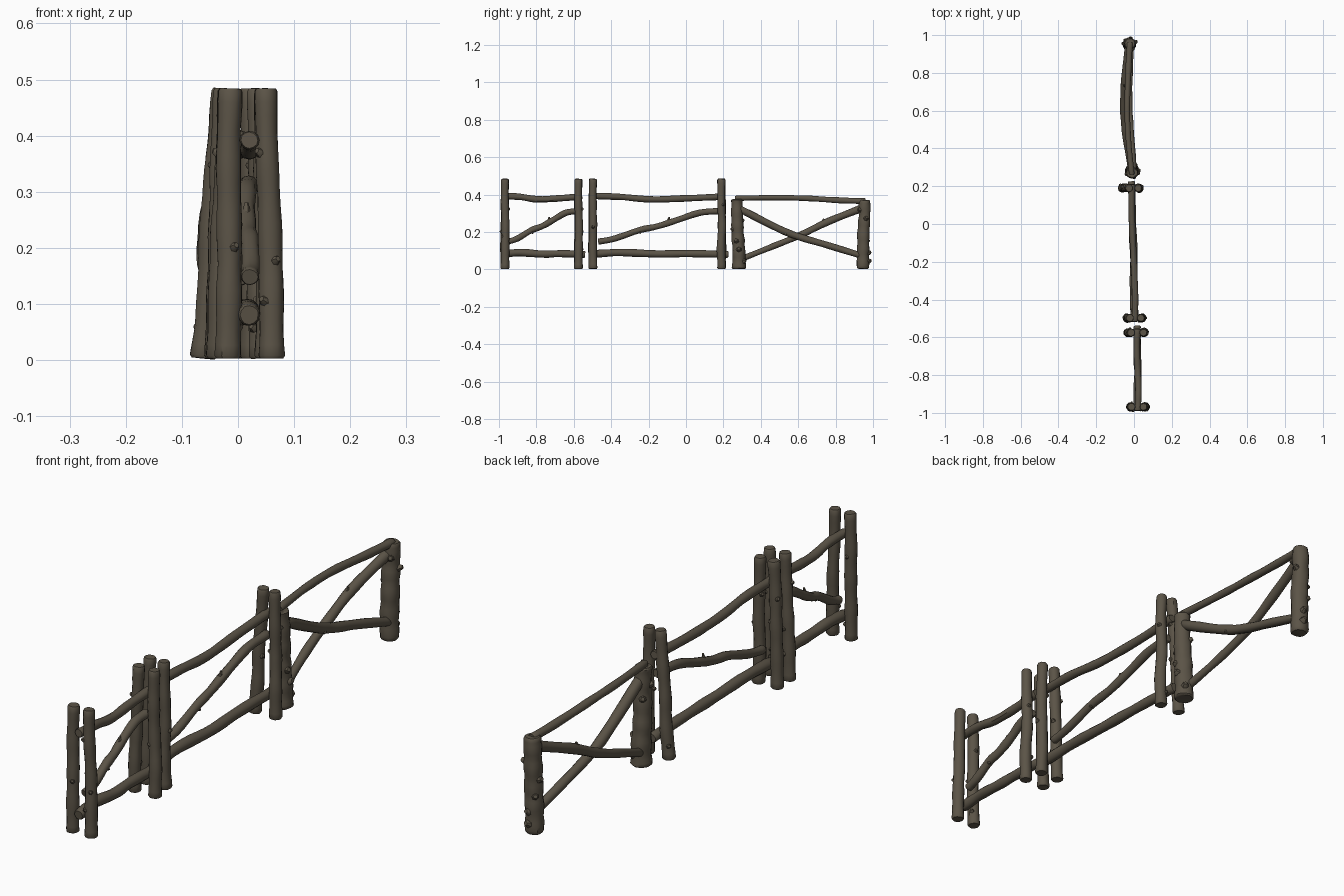
import bpy, bmesh, math, random
from mathutils import Vector

if "Cube" in bpy.data.objects:
    bpy.data.objects.remove(bpy.data.objects["Cube"])

random.seed(7)
wood = bpy.data.materials.new("dark brown bark")
wood.diffuse_color = (0.105, 0.088, 0.063, 1)
wood.use_nodes = True
wood.node_tree.nodes["Principled BSDF"].inputs["Base Color"].default_value = wood.diffuse_color


def smooth_path(pts, n):
    # Catmull-Rom curve through the points
    p = [Vector(q) for q in pts]
    p = [p[0] * 2 - p[1]] + p + [p[-1] * 2 - p[-2]]
    out = []
    for i in range(1, len(p) - 2):
        a, b, c, d = p[i - 1:i + 3]
        for k in range(n):
            t = k / n
            out.append(0.5 * (2 * b + (c - a) * t + (2 * a - 5 * b + 4 * c - d) * t * t
                              + (3 * b - a - 3 * c + d) * t ** 3))
    out.append(p[-2])
    return out


def frame(t):
    ref = Vector((1, 0, 0)) if abs(t.z) > 0.8 else Vector((0, 0, 1))
    u = t.cross(ref).normalized()
    return u, t.cross(u)


def tube(bm, path, radii, sides, rough):
    ridge = [random.uniform(-rough, rough) for _ in range(sides)]
    rings = []
    for i, c in enumerate(path):
        t = (path[min(i + 1, len(path) - 1)] - path[max(i - 1, 0)]).normalized()
        u, v = frame(t)
        ring = []
        for s in range(sides):
            ridge[s] = 0.75 * ridge[s] + random.uniform(-rough, rough) * 0.4
            a = math.tau * s / sides
            r = radii[i] * (1 + ridge[s])
            ring.append(bm.verts.new(c + (u * math.cos(a) + v * math.sin(a)) * r))
        rings.append(ring)
    for A, B in zip(rings, rings[1:]):
        for s in range(sides):
            bm.faces.new((A[s], A[(s + 1) % sides], B[(s + 1) % sides], B[s]))
    bm.faces.new(rings[0])
    bm.faces.new(rings[-1])


def log(name, pts, r0, r1, n=6, knots=(), rough=0.07, sides=12):
    """Knotty log; knots are (fraction along, angle in degrees, length)."""
    bm = bmesh.new()
    path = smooth_path(pts, n)
    m = len(path) - 1
    rad = [(r0 + (r1 - r0) * i / m) * (1 + 0.04 * math.sin(i * 1.3 + r0 * 900))
           for i in range(m + 1)]
    # rounded ends
    d0 = (path[1] - path[0]).normalized() * 0.005
    d1 = (path[-1] - path[-2]).normalized() * 0.005
    full = [path[0], path[0] + d0] + path[1:-1] + [path[-1] - d1, path[-1]]
    rr = [rad[0] * 0.86, rad[0]] + rad[1:-1] + [rad[-1], rad[-1] * 0.86]
    tube(bm, full, rr, sides, rough)
    # broken branch stubs
    for f, deg, ln in knots:
        i = min(max(int(f * m), 1), m - 1)
        t = (path[i + 1] - path[i - 1]).normalized()
        a = math.radians(deg)
        if abs(t.z) > 0.8:
            out = Vector((math.cos(a), math.sin(a), 0.35))
        else:
            out = Vector((math.cos(a), 0.3, math.sin(a)))
        out.normalize()
        r = rad[i]
        c = path[i]
        tube(bm, [c + out * r * 0.4, c + out * r * 0.95, c + out * (r + ln)],
             [r * 0.55, r * 0.42, r * 0.22], 7, 0.08)
    bmesh.ops.recalc_face_normals(bm, faces=bm.faces)
    me = bpy.data.meshes.new(name)
    bm.to_mesh(me)
    bm.free()
    me.materials.append(wood)
    ob = bpy.data.objects.new(name, me)
    bpy.context.collection.objects.link(ob)
    bpy.ops.object.select_all(action='DESELECT')
    ob.select_set(True)
    bpy.context.view_layer.objects.active = ob
    bpy.ops.object.shade_smooth_by_angle(angle=math.radians(45))


def post(name, x0, x1, y0, y1, h, r0, r1, count, ln, n=5):
    pts = []
    for k in range(5):
        f = k / 4
        w = 0.003 if 0 < k < 4 else 0
        pts.append((x0 + (x1 - x0) * f + random.uniform(-w, w),
                    y0 + (y1 - y0) * f + random.uniform(-w, w), 0.003 + (h - 0.003) * f))
    knots = [((j + random.uniform(0.4, 0.9)) / (count + 0.6), random.uniform(0, 360), ln)
             for j in range(count)]
    log(name, pts, r0, r1, n, knots, 0.08, 14)


# paired slim posts: y, left bottom/top x, right bottom/top x
pairs = [(-0.968, -0.018, -0.013, 0.060, 0.050),
         (-0.575, -0.033, -0.015, 0.053, 0.050),
         (-0.497, -0.036, -0.022, 0.042, 0.036),
         (0.190, -0.062, -0.026, 0.026, 0.022)]
for i, (y, a0, a1, b0, b1) in enumerate(pairs, 1):
    post(f"left_post_{i}", a0, a1, y, y, 0.484, 0.023, 0.021, 3, 0.007)
    post(f"right_post_{i}", b0, b1, y, y, 0.484, 0.023, 0.020, 3, 0.007)

# thick end posts of the cross-braced section
post("thick_post_1", -0.010, -0.012, 0.283, 0.272, 0.375, 0.036, 0.030, 6, 0.010, 6)
post("thick_post_2", -0.024, -0.022, 0.946, 0.955, 0.370, 0.034, 0.031, 6, 0.012, 6)

# two railed sections: y of posts, x of rails at either end
diag = [(0.04, 0.148), (0.17, 0.165), (0.36, 0.210), (0.50, 0.230),
        (0.66, 0.265), (0.83, 0.303), (1.0, 0.312)]
for i, (ya, yb, xa, xb) in enumerate([(-0.968, -0.575, 0.020, 0.017),
                                      (-0.497, 0.190, 0.004, -0.012)], 1):
    L = yb - ya

    def at(f, z, dx=0.0):
        return (xa + (xb - xa) * f + dx, ya + L * f, z)
    e = 0.02 / L
    b = 0.036 / L
    log(f"top_rail_{i}", [at(-e, 0.392), at(0.2, 0.388, 0.004), at(0.45, 0.374, 0.002),
                          at(0.75, 0.380, -0.003), at(1 + e, 0.390)], 0.017, 0.017, 5)
    log(f"bottom_rail_{i}", [at(-0.02 / L, 0.080), at(0.2, 0.090, -0.003), at(0.5, 0.082, 0.003),
                             at(0.75, 0.084), at(1 + b, 0.080)], 0.020, 0.019, 5)
    log(f"slanted_rail_{i}", [at(f, z, 0.004 * math.sin(f * 7)) for f, z in diag],
        0.016, 0.017, 4, [(0.62, 90, 0.018), (0.35, -60, 0.006)])

# cross-braced section
log("end_top_rail", [(-0.012, 0.262, 0.380), (-0.030, 0.45, 0.383), (-0.036, 0.62, 0.381),
                     (-0.030, 0.80, 0.370), (-0.022, 0.960, 0.364)], 0.014, 0.016, 5)
log("falling_brace", [(-0.006, 0.285, 0.325), (-0.020, 0.50, 0.215), (-0.026, 0.61, 0.172),
                      (-0.026, 0.76, 0.128), (-0.018, 0.945, 0.070)], 0.020, 0.017, 5,
    [(0.3, -50, 0.006)])
log("rising_brace", [(-0.018, 0.295, 0.055), (-0.046, 0.47, 0.125), (-0.056, 0.61, 0.182),
                     (-0.050, 0.76, 0.255), (-0.026, 0.960, 0.335)], 0.015, 0.020, 5,
    [(0.73, 90, 0.014)])
